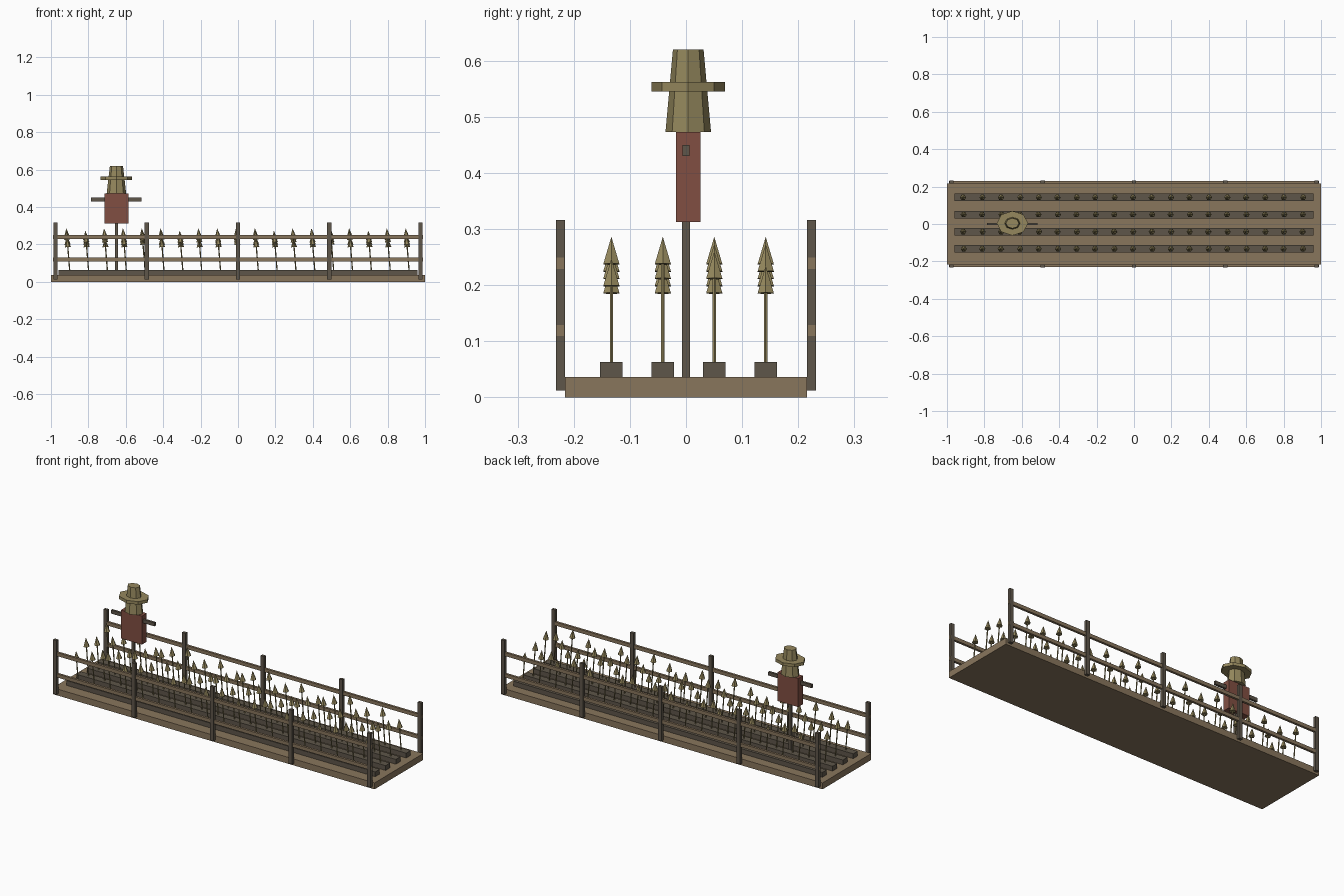
import bpy, bmesh, math
from mathutils import Matrix, Vector

if "Cube" in bpy.data.objects:
    bpy.data.objects.remove(bpy.data.objects["Cube"])


def material(name, rgb):
    m = bpy.data.materials.new(name)
    m.use_nodes = True
    m.diffuse_color = (*rgb, 1)
    m.node_tree.nodes["Principled BSDF"].inputs["Base Color"].default_value = (*rgb, 1)
    return m


TAN = material("tan wood", (0.25, 0.18, 0.108))
DARK = material("dark wood", (0.112, 0.092, 0.067))
STRAW = material("straw", (0.3, 0.245, 0.11))
RED = material("red cloth", (0.22, 0.078, 0.055))


def finish(name, bm, mat):
    mesh = bpy.data.meshes.new(name)
    bm.to_mesh(mesh)
    bm.free()
    mesh.materials.append(mat)
    obj = bpy.data.objects.new(name, mesh)
    bpy.context.collection.objects.link(obj)
    return obj


def box(name, centre, size, mat):
    bm = bmesh.new()
    bmesh.ops.create_cube(bm, size=1)
    bmesh.ops.scale(bm, vec=size, verts=bm.verts)
    bmesh.ops.translate(bm, vec=centre, verts=bm.verts)
    return finish(name, bm, mat)


def cone(bm, sides, r1, r2, z1, z2, place):
    """Tapered prism with a corner on the x axis, from z1 to z2."""
    turn = Matrix.Rotation(math.pi / 2, 4, "Z")
    lift = Matrix.Translation((0, 0, (z1 + z2) / 2))
    bmesh.ops.create_cone(bm, cap_ends=True, segments=sides, radius1=r1,
                          radius2=r2, depth=z2 - z1, matrix=place @ lift @ turn)


# Ground slab
box("ground_slab", (0, 0, 0.018), (2, 0.432, 0.036), TAN)

# Fences along both long sides
for side, y in (("front", -0.224), ("back", 0.224)):
    for i in range(5):
        box(f"{side}_fence_post_{i + 1}", ((i - 2) * 0.488, y, 0.164),
            (0.022, 0.016, 0.304), DARK)
    for level, z in (("lower", 0.119), ("upper", 0.239)):
        box(f"{side}_{level}_rail", (0, y, z), (1.976, 0.013, 0.02), TAN)

# Soil ridges, each with a row of leaning stalks
for row in range(4):
    y = -0.133 + row * 0.0917
    box(f"soil_ridge_{row + 1}", (0, y, 0.0495), (1.92, 0.04, 0.027), DARK)
    bm = bmesh.new()
    for i in range(19):
        base = 0.05
        tip = 0.235 + 0.013 * ((2 * i + 3 * row) % 5) - base
        place = (Matrix.Translation((-0.899 + i * 0.1008, y, base))
                 @ Matrix.Rotation(-0.08, 4, "Y"))
        cone(bm, 6, 0.0033, 0.0033, 0, tip - 0.045, place)
        cone(bm, 6, 0.0165, 0, tip - 0.049, tip, place)
    finish(f"stalk_row_{row + 1}", bm, STRAW)

# Scarecrow
X, Y = -0.65, 0.004
box("scarecrow_pole", (X, 0, 0.25), (0.016, 0.0135, 0.43), DARK)
box("scarecrow_arms", (X, 0, 0.44), (0.27, 0.0125, 0.02), DARK)
box("scarecrow_body", (X, Y, 0.393), (0.13, 0.043, 0.16), RED)
oval = Matrix.Translation((X, Y, 0)) @ Matrix.Diagonal((1, 0.78, 1, 1))
for name, r1, r2, z1, z2 in (("scarecrow_head", 0.052, 0.035, 0.473, 0.62),
                             ("hat_brim", 0.084, 0.084, 0.545, 0.562)):
    bm = bmesh.new()
    cone(bm, 8, r1, r2, z1, z2, oval)
    finish(name, bm, STRAW)
